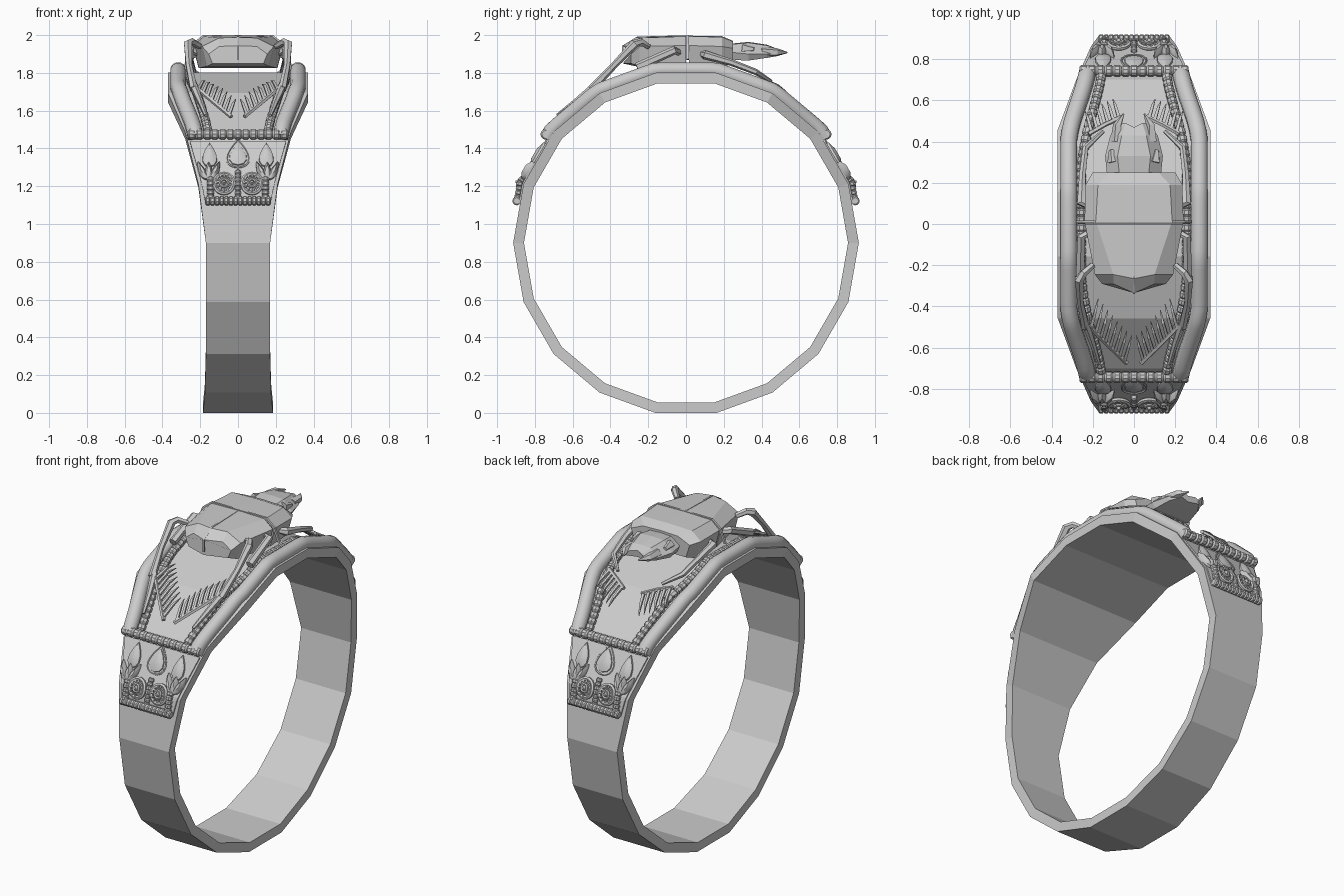
import bpy, bmesh
from math import sin, cos, pi, radians, degrees, acos, asin
from mathutils import Vector

if "Cube" in bpy.data.objects:
    bpy.data.objects.remove(bpy.data.objects["Cube"])

metal = bpy.data.materials.new("grey metal")
metal.use_nodes = True
metal.diffuse_color = (0.6, 0.6, 0.6, 1)
metal.node_tree.nodes["Principled BSDF"].inputs["Base Color"].default_value = (0.6, 0.6, 0.6, 1)

R_OUT, R_IN, CZ = 0.915, 0.858, 0.9
SIDES = (1, -1)


def finish(bm, name, smooth=True):
    bmesh.ops.recalc_face_normals(bm, faces=bm.faces)
    mesh = bpy.data.meshes.new(name)
    bm.to_mesh(mesh)
    bm.free()
    mesh.materials.append(metal)
    obj = bpy.data.objects.new(name, mesh)
    bpy.context.collection.objects.link(obj)
    if smooth:
        bpy.ops.object.select_all(action="DESELECT")
        obj.select_set(True)
        bpy.context.view_layer.objects.active = obj
        bpy.ops.object.shade_smooth_by_angle(angle=radians(35))
    return obj


def on(x, a, lift=0.0):
    """Point on the faceted band: angle 0 is the front, 90 the top, 180 the back."""
    r = R_OUT * cos(radians(10)) / cos(radians(a % 20 - 10)) + lift
    return Vector((x, -r * cos(radians(a)), CZ + r * sin(radians(a))))


def at_height(x, z, lift, side):
    a = degrees(asin((z - CZ) / R_OUT))
    return on(x, a if side > 0 else 180 - a, lift)


def loft(bm, rings, closed=False):
    rows = [[bm.verts.new(p) for p in ring] for ring in rings]
    n = len(rows[0])
    pairs = list(zip(rows, rows[1:])) + ([(rows[-1], rows[0])] if closed else [])
    for lo, hi in pairs:
        for i in range(n):
            j = (i + 1) % n
            bm.faces.new((lo[i], lo[j], hi[j], hi[i]))
    if not closed:
        bm.faces.new(rows[0])
        bm.faces.new(rows[-1])


def tube(bm, path, radii, n=8, closed=False):
    path = [Vector(p) for p in path]
    if not isinstance(radii, (list, tuple)):
        radii = [radii] * len(path)
    rings, last = [], len(path) - 1
    for i, p in enumerate(path):
        if closed:
            t = path[(i + 1) % (last + 1)] - path[i - 1]
        else:
            t = path[min(i + 1, last)] - path[max(i - 1, 0)]
        u = t.cross(Vector((0, p.y, p.z - CZ))).normalized()
        v = t.cross(u).normalized()
        rings.append([p + radii[i] * (u * cos(2 * pi * (k + .5) / n) + v * sin(2 * pi * (k + .5) / n))
                      for k in range(n)])
    loft(bm, rings, closed)


def beaded(bm, f, count, r, n=8):
    ts = [((i + u) / count, k) for i in range(count) for u, k in ((0, .72), (.22, 1), (.78, 1))]
    ts.append((1, .72))
    tube(bm, [f(t) for t, k in ts], [r * k for t, k in ts], n)


def relief(bm, outline, base, top, side):
    """Raised shape with a centre peak, from an outline of (x, z) points."""
    cx = sum(p[0] for p in outline) / len(outline)
    cz = sum(p[1] for p in outline) / len(outline)
    rings = [[at_height(cx + (x - cx) * k, cz + (z - cz) * k, h, side) for x, z in outline]
             for k, h in ((1, base), (.95, (base + top) / 2), (.4, top))]
    loft(bm, rings)


def petal(cx, cz, w, h, lean=0.0, n=12):
    pts = []
    for i in range(n):
        b = 2 * pi * i / n
        s = (1 - cos(b)) / 2
        pts.append((cx + w * sin(b) * (1 - s) ** .5 * 1.3 + lean * s, cz + h * s))
    return pts


# Faceted band, wider towards the top
half_width = {-80: .185, -60: .175, -40: .17, -20: .17, 0: .17, 20: .21, 40: .28, 60: .37, 80: .37}
bm = bmesh.new()
sections = []
for k in range(18):
    a = k * 20
    low = a if a <= 80 else 180 - a if a <= 260 else a - 360
    w = half_width[low]
    inner = on(0, a, R_IN - R_OUT)
    sections.append([on(-w, a), on(w, a), inner + Vector((w, 0, 0)), inner - Vector((w, 0, 0))])
loft(bm, sections, True)
finish(bm, "band", False)


def blend(a, start, span):
    t = max(0, min(1, (min(a, 180 - a) - start) / span))
    return t * t * (3 - 2 * t) * .5 + t * .5


# Shoulder tubes and the beaded cords beside them
for s in SIDES:
    label = "left" if s > 0 else "right"
    bm = bmesh.new()
    angles = [37 + 106 * i / 40 for i in range(41)]
    tube(bm, [on(s * (.225 + .092 * blend(a, 37, 27)), a, .014) for a in angles], .042, 12)
    finish(bm, label + "_shoulder_tube")
    bm = bmesh.new()
    beaded(bm, lambda t: on(s * (.155 + .1 * blend(37 + 106 * t, 37, 36)), 37 + 106 * t, .016), 46, .024)
    finish(bm, label + "_beaded_cord")

# Ornamental panels at front and back
for side, label in ((1, "front"), (-1, "back")):
    bm = bmesh.new()
    beaded(bm, lambda t: at_height(-.265 + .53 * t, 1.46, .03, side), 13, .028, 10)
    beaded(bm, lambda t: at_height(-.172 + .344 * t, 1.12, .02, side), 14, .024)
    finish(bm, label + "_cross_bars")

    bm = bmesh.new()
    rows = [(1.11, .172), (1.2, .19), (1.22, .195), (1.3, .215), (1.44, .255)]
    loft(bm, [[at_height(x, z, h, side) for x, h in ((-w, -.01), (w, -.01), (w, .008), (-w, .008))]
              for z, w in rows])
    finish(bm, label + "_panel", False)

    bm = bmesh.new()
    relief(bm, petal(0, 1.31, .048, .12), .005, .025, side)
    tube(bm, [at_height(x, z, .01, side) for x, z in petal(0, 1.3, .06, .145, n=20)], .005, 5, True)
    for s in SIDES:
        relief(bm, petal(s * .15, 1.3, .04, .13), .005, .032, side)
        for lean in (-.045, 0, .045):
            relief(bm, petal(s * .155 + lean * .3, 1.23, .022, .1, lean), .005, .04, side)
        beaded(bm, lambda t: at_height(s * .145, 1.13 + .11 * t, .018, side), 5, .02)
    beaded(bm, lambda t: at_height(0, 1.13 + .15 * t, .016, side), 7, .016)
    finish(bm, label + "_flower_buds")

    bm = bmesh.new()
    for s in SIDES:
        cx, cz = s * .074, 1.21
        for r, thick, lift in ((.05, .012, .02), (.02, .008, .03)):
            tube(bm, [at_height(cx + r * cos(i * pi / 10), cz + r * sin(i * pi / 10), lift, side)
                      for i in range(20)], thick, 6, True)
        relief(bm, [(cx + .045 * cos(i * pi / 8), cz + .045 * sin(i * pi / 8)) for i in range(16)],
               .005, .022, side)
        relief(bm, [(cx + .015 * cos(i * pi / 5), cz + .015 * sin(i * pi / 5)) for i in range(10)],
               .01, .045, side)
        for i in range(12):
            b = i * pi / 6
            tube(bm, [at_height(cx + r * cos(b), cz + r * sin(b), .024, side) for r in (.022, .045)],
                 [.004, .007], 5)
    finish(bm, label + "_rosettes")


def shell(name, rows):
    """Faceted beetle part; rows give y, half width, flat half width, bottom, shoulder, top."""
    bm = bmesh.new()
    loft(bm, [[(-w * .87, y, b), (-w, y, m), (-f, y, t), (0, y - d, t + .004), (f, y, t), (w, y, m),
               (w * .87, y, b), (0, y - d, b)] for y, w, f, b, m, t, d in rows])
    finish(bm, name, False)


# Beetle body
shell("wing_cases", [(-.29, .155, .1, 1.85, 1.9, 1.94, .045), (-.245, .19, .10, 1.835, 1.94, 1.985, .02),
                     (0, .238, .18, 1.825, 1.945, 1.993, 0)])
shell("thorax", [(.015, .24, .185, 1.825, 1.945, 1.993, 0), (.19, .235, .175, 1.83, 1.94, 1.99, 0),
                 (.25, .2, .12, 1.85, 1.93, 1.965, 0)])
shell("head", [(.23, .13, .07, 1.87, 1.91, 1.95, 0), (.33, .14, .08, 1.865, 1.9, 1.96, 0),
               (.43, .115, .06, 1.88, 1.9, 1.945, 0), (.49, .07, .04, 1.89, 1.905, 1.925, .02)])
bm = bmesh.new()
for s in SIDES:
    tube(bm, [(s * .085, .4, 1.91), (s * .08, .48, 1.91), (s * .05, .535, 1.908)], [.03, .022, .004], 5)
    tube(bm, [(s * .1, .3, 1.93), (s * .11, .36, 1.925)], [.03, .012], 5)
finish(bm, "mandibles", False)
bm = bmesh.new()
tube(bm, [(-.275, .01, 1.87), (-.24, .01, 1.95), (-.185, .01, 1.993), (.185, .01, 1.993),
          (.24, .01, 1.95), (.275, .01, 1.87)], .009, 4)
tube(bm, [(0, 0, 1.994), (0, -.255, 1.988), (0, -.335, 1.94), (0, -.335, 1.87)], .007, 4)
finish(bm, "wing_seams", False)


def comb(bm, x0, y0, x1, y1, side, count, reach, slant):
    """Row of pointed teeth along a spine lying over the band."""
    a0, a1 = degrees(acos(y0 / R_OUT)), degrees(acos(y1 / R_OUT))

    def spot(t, dx=0, da=0, lift=.045):
        a = a0 + (a1 - a0) * t + da
        return on(x0 + (x1 - x0) * t + dx, a if side > 0 else 180 - a, lift)
    tube(bm, [spot(i / 6) for i in range(7)], .012, 5)
    for i in range(count):
        t = (i + .5) / count
        tube(bm, [spot(t), spot(t, slant * .6, reach * .6), spot(t, slant, reach, .03)],
             [.011, .009, .002], 4)


# Legs with toothed feet
for s in SIDES:
    label = "left" if s > 0 else "right"
    bm = bmesh.new()
    tube(bm, [(s * .21, -.04, 1.91), (s * .255, -.06, 1.92), (s * .262, -.26, 1.83)], [.02, .022, .024], 6)
    tube(bm, [(s * .2, -.2, 1.94), (s * .245, -.24, 1.965), (s * .265, -.27, 1.955), (s * .26, -.38, 1.84),
              (s * .235, -.5, 1.715)], [.016, .02, .024, .018, .022], 6)
    tube(bm, [(s * .235, -.48, 1.73), (s * .2, -.58, 1.65), (s * .17, -.68, 1.575)], [.022, .016, .01], 6)
    tube(bm, [(s * .22, .09, 1.9), (s * .255, .1, 1.895), (s * .25, .24, 1.855), (s * .235, .37, 1.805),
              (s * .15, .45, 1.755)], [.018, .024, .018, .016, .01], 6)
    finish(bm, label + "_legs")
    bm = bmesh.new()
    comb(bm, s * .22, .47, s * .035, .65, 1, 8, 9, -s * .035)
    comb(bm, s * .22, .42, s * .06, .5, -1, 6, -8, s * .03)
    finish(bm, label + "_toothed_feet", False)
